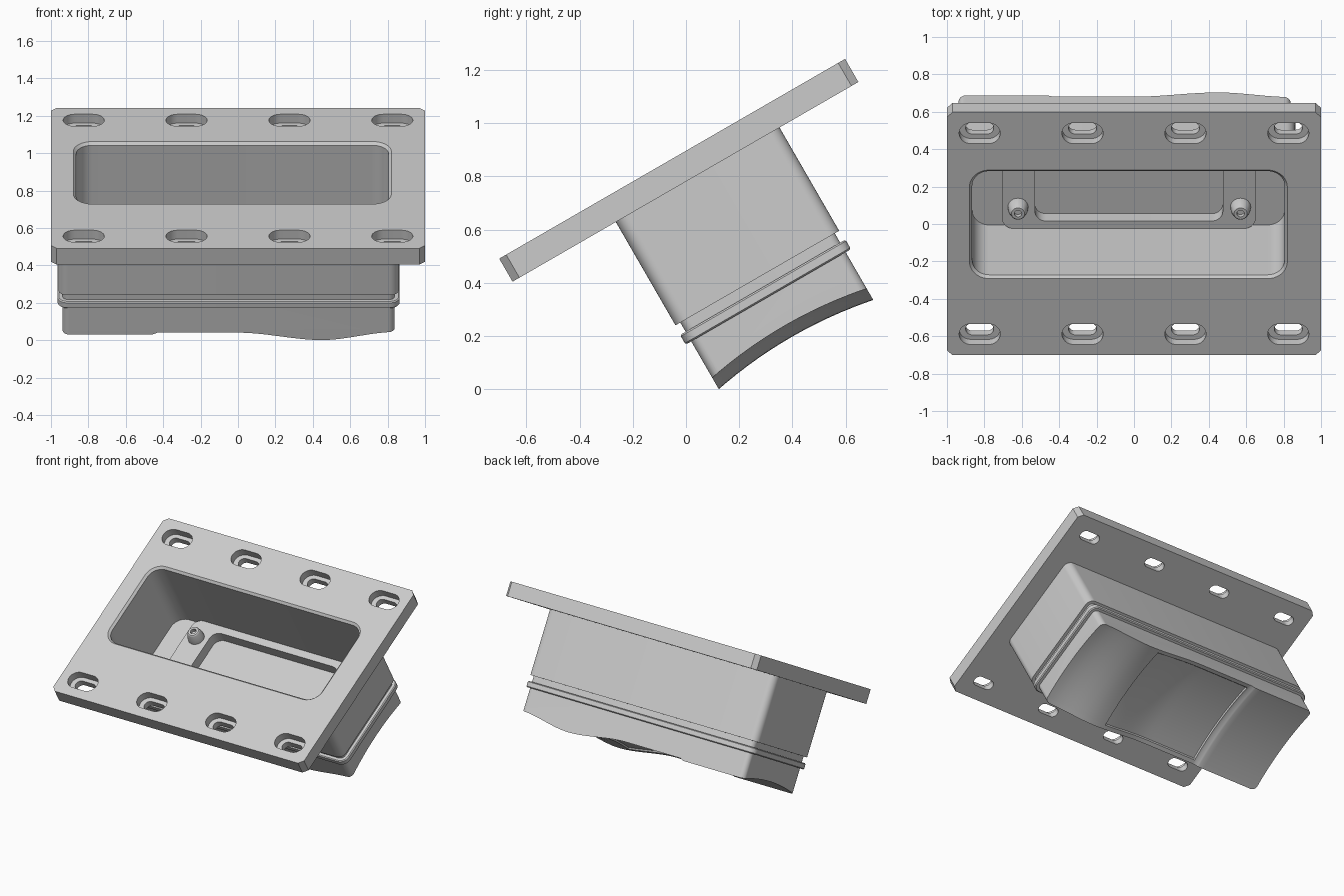
import bpy, bmesh, math
from mathutils import Matrix

if "Cube" in bpy.data.objects:
    bpy.data.objects.remove(bpy.data.objects["Cube"])

# Local frame: x across, u up the slope, w out of the flange (w = 0 on its top face)
TILT = Matrix.Translation((0, -0.052, 0.866)) @ Matrix.Rotation(math.radians(30), 4, 'X')


def finish(name, bm):
    bmesh.ops.recalc_face_normals(bm, faces=bm.faces)
    me = bpy.data.meshes.new(name)
    bm.to_mesh(me)
    bm.free()
    ob = bpy.data.objects.new(name, me)
    bpy.context.collection.objects.link(ob)
    ob.matrix_world = TILT
    return ob


def ring(x0, x1, u0, u1, r, seg):
    """Rounded rectangle outline; seg = 1 gives chamfered corners."""
    pts = []
    corners = [(x1 - r, u1 - r), (x0 + r, u1 - r), (x0 + r, u0 + r), (x1 - r, u0 + r)]
    for k, (cx, cu) in enumerate(corners):
        for i in range(seg + 1):
            a = math.pi / 2 * (k + i / seg)
            pts.append((cx + r * math.cos(a), cu + r * math.sin(a)))
    return pts


def loft(name, levels, seg=8):
    """Stack of outlines (w, x0, x1, u0, u1, radius), capped at both ends."""
    bm = bmesh.new()
    loops = [[bm.verts.new((x, u, w)) for x, u in ring(*rest, seg)] for w, *rest in levels]
    for a, b in zip(loops, loops[1:]):
        n = len(a)
        for i in range(n):
            j = (i + 1) % n
            bm.faces.new((a[i], a[j], b[j], b[i]))
    bm.faces.new(loops[0])
    bm.faces.new(loops[-1])
    return finish(name, bm)


def cut(ob, cutter):
    m = ob.modifiers.new("cut", 'BOOLEAN')
    m.operation, m.solver, m.object = 'DIFFERENCE', 'EXACT', cutter
    cutter.hide_render = True
    bpy.context.view_layer.objects.active = ob
    bpy.ops.object.modifier_apply(modifier=m.name)


def shape(x0, x1, u0, u1, r, grow=0.0):
    return (x0 - grow, x1 + grow, u0 - grow, u1 + grow, r + grow)


cutters = []

# Mounting flange with chamfered corners
flange = loft("mounting_flange", [(w, -1, 1, -0.75, 0.75, 0.03) for w in (-0.1, 0)], seg=1)

# Main opening with a chamfered rim
hole = (-0.865, 0.805, -0.262, 0.378, 0.09)
cavity = loft("cavity_cutter", [(-0.7, *hole), (-0.015, *hole), (0, *shape(*hole, 0.015)),
                                (0.05, *shape(*hole, 0.015))], seg=10)
cutters.append(cavity)
cut(flange, cavity)

# Counterbored slots along both long edges
for u in (-0.62, 0.62):
    for x in (-0.825, -0.275, 0.275, 0.825):
        big = (x - 0.11, x + 0.11, u - 0.064, u + 0.064, 0.0635)
        small = (x - 0.075, x + 0.075, u - 0.036, u + 0.036, 0.0355)
        slot = loft("slot_cutter", [(-0.2, *small), (-0.055, *small),
                                    (-0.055, *big), (0.05, *big)])
        cutters.append(slot)
        cut(flange, slot)

# Upper housing tube
tube = (-0.96, 0.86, -0.302, 0.408, 0.05)
housing = loft("upper_housing", [(w, *tube) for w in (-0.548, -0.1)])
cut(housing, cavity)

# Lower body, trimmed by a wavy, hollowed underside
core = (-0.938, 0.838, -0.281, 0.389, 0.035)
lower = loft("lower_body", [(w, *core) for w in (-1.0, -0.548)])


def underside(x, u):
    keys = [(-1.1, 0.803), (-0.46, 0.803), (-0.43, 0.791), (0.0, 0.791),
            (0.45, 0.837), (0.84, 0.787), (1.1, 0.78)]
    for (a, da), (b, db) in zip(keys, keys[1:]):
        if a <= x <= b:
            t = (x - a) / (b - a)
            d = da + (db - da) * t * t * (3 - 2 * t)
            break
    d -= 0.033 * (1 - ((u - 0.054) / 0.335) ** 2)
    if -0.41 < x < 0.36 and -0.25 < u < 0.36:      # shallow recessed panel
        d -= 0.01
    return -d


xs = sorted([-1.05 + 2.1 * i / 42 for i in range(43)] + [-0.46, -0.43, -0.413, -0.407, 0.357, 0.363])
us = sorted([-0.35 + 0.82 * i / 16 for i in range(17)] + [-0.253, -0.247, 0.357, 0.363])
bm = bmesh.new()
grid = [[bm.verts.new((x, u, underside(x, u))) for u in us] for x in xs]
for a, b in zip(grid, grid[1:]):
    for i in range(len(us) - 1):
        bm.faces.new((a[i], b[i], b[i + 1], a[i + 1]))
ext = bmesh.ops.extrude_face_region(bm, geom=bm.faces[:])
for v in ext["geom"]:
    if isinstance(v, bmesh.types.BMVert):
        v.co.z = -1.2
wave = finish("underside_cutter", bm)
cutters.append(wave)
cut(lower, wave)

# Sealing bead around the lower body
bead = (-0.964, 0.864, -0.305, 0.412, 0.055)
loft("sealing_bead", [(-0.63, *shape(*bead, -0.006)), (-0.624, *bead),
                      (-0.594, *bead), (-0.588, *shape(*bead, -0.006))])

# Floor pad with its sunken pocket
pad = loft("floor_pad", [(w, -0.705, 0.65, -0.262, 0.378, 0.06) for w in (-0.55, -0.51)])
well = (-0.53, 0.475, -0.216, 0.325, 0.06)
pocket = loft("pocket_cutter", [(w, *well) for w in (-0.6, -0.4)])
cutters.append(pocket)
cut(pad, pocket)
cut(lower, pocket)

# Socket screws on the pad
for x in (-0.62, 0.57):
    for u in (-0.13, 0.24):
        levels = [(-0.512, 0.055), (-0.48, 0.052), (-0.445, 0.04), (-0.44, 0.035),
                  (-0.44, 0.02), (-0.465, 0.02)]
        loft("socket_screw", [(w, x - r, x + r, u - r, u + r, r * 0.99) for w, r in levels], seg=6)

# Clean up helpers and shade
for c in cutters:
    bpy.data.objects.remove(c)
bpy.ops.object.select_all(action='DESELECT')
for ob in bpy.context.scene.objects:
    ob.select_set(True)
    bpy.context.view_layer.objects.active = ob
bpy.ops.object.shade_smooth_by_angle(angle=math.radians(25))
